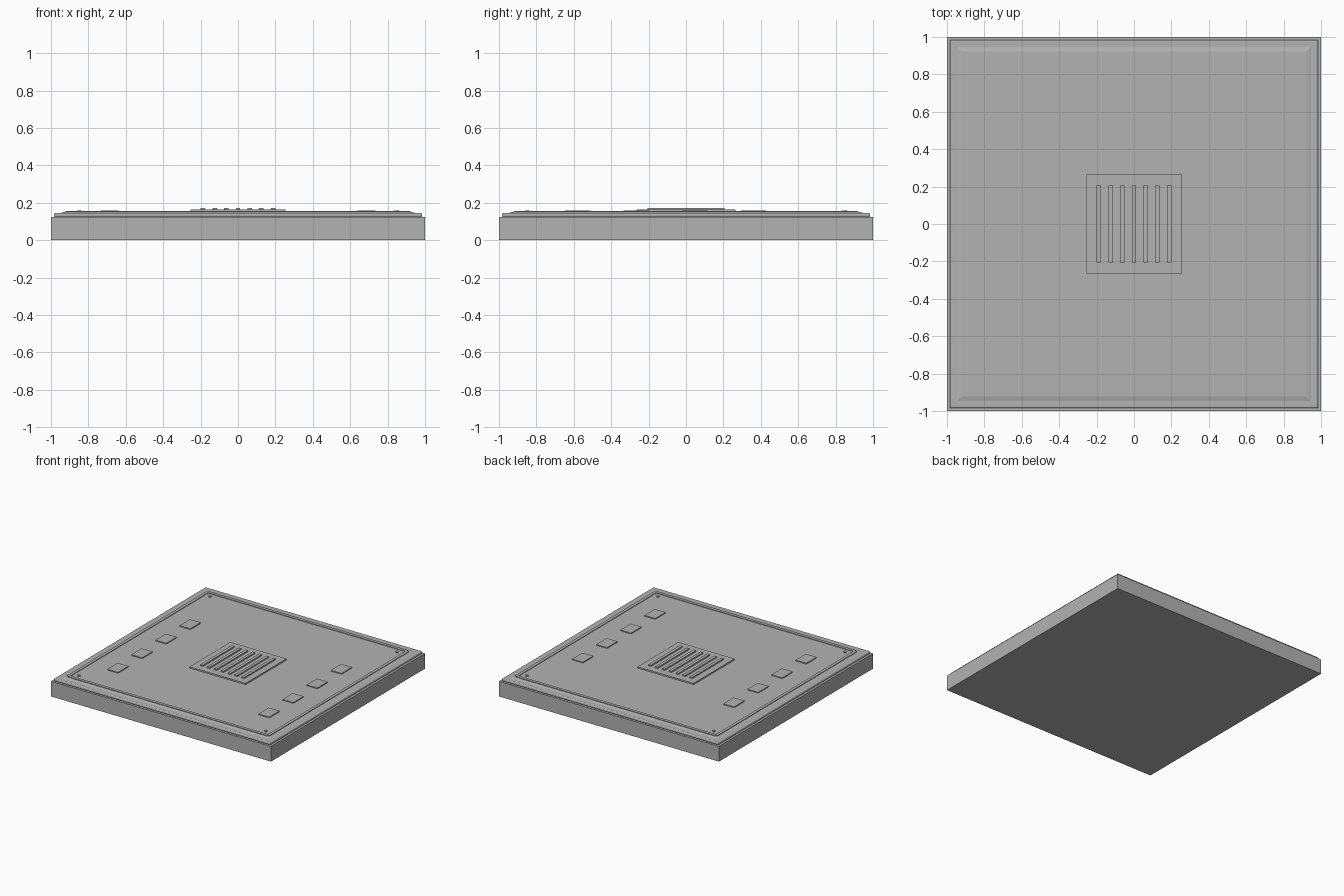
import bpy, math

if "Cube" in bpy.data.objects:
    bpy.data.objects.remove(bpy.data.objects["Cube"])

grey = bpy.data.materials.new("light_grey")
grey.diffuse_color = (0.45, 0.45, 0.45, 1)
grey.use_nodes = True
grey.node_tree.nodes["Principled BSDF"].inputs["Base Color"].default_value = grey.diffuse_color


def finish(name, bevel=0, segments=1):
    ob = bpy.context.object
    ob.name = name
    ob.data.materials.append(grey)
    if bevel:
        mod = ob.modifiers.new("bevel", 'BEVEL')
        mod.width = bevel
        mod.segments = segments
    return ob


def box(name, x, y, sx, sy, z0, z1, bevel=0, segments=1):
    bpy.ops.mesh.primitive_cube_add(size=1, location=(x, y, (z0 + z1) / 2))
    ob = bpy.context.object
    for v in ob.data.vertices:
        v.co.x *= sx
        v.co.y *= sy
        v.co.z *= z1 - z0
    return finish(name, bevel, segments)


# Slab body and the rounded lid lip on top of it
box("base_slab", 0, 0, 2, 2, 0, 0.125)
box("lid_lip", 0, 0, 1.97, 1.97, 0.123, 0.146, 0.008, 3)

# Deck, sloping gently down to the lip
deck = box("deck", 0, 0, 1.94, 1.94, 0.14, 0.152)
for v in deck.data.vertices:
    if v.co.z > 0:
        v.co.x *= 0.95
        v.co.y *= 0.95

# Raised border rails and corner screws
for s in (-1, 1):
    box("border_rail_x", 0, s * 0.905, 1.81, 0.024, 0.14, 0.157)
    box("border_rail_y", s * 0.909, 0, 0.024, 1.81, 0.14, 0.157)
    for t in (-1, 1):
        bpy.ops.mesh.primitive_cylinder_add(vertices=12, radius=0.012, depth=0.012,
                                            location=(s * 0.85, t * 0.85, 0.153))
        finish("corner_screw")

# Two columns of raised pads
for s in (-1, 1):
    for i in range(4):
        box("side_pad", s * 0.687, 0.36 - i * 0.313, 0.098, 0.134, 0.145, 0.16)

# Central vent plate with slats running front to back
box("vent_plate", 0, 0, 0.51, 0.53, 0.145, 0.163)
for i in range(7):
    box("vent_slat", (i - 3) * 0.0625, 0, 0.024, 0.41, 0.155, 0.173)
